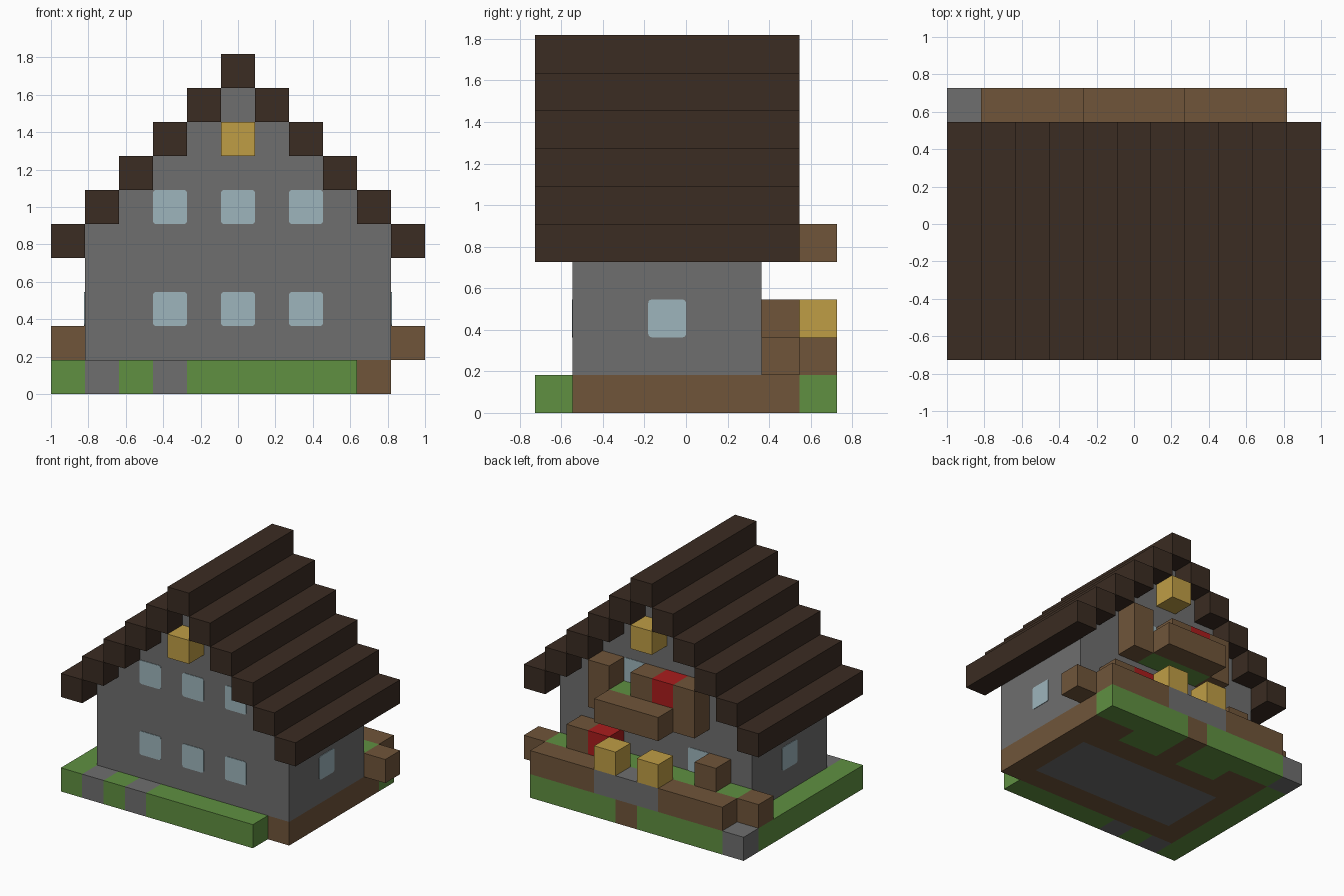
import bpy
import bmesh
from mathutils import Matrix

cube = bpy.data.objects.get("Cube")
if cube:
    bpy.data.objects.remove(cube, do_unlink=True)

U = 2 / 11  # edge of one block


def material(name, r, g, b):
    m = bpy.data.materials.new(name)
    m.use_nodes = True
    m.diffuse_color = (r, g, b, 1)
    m.node_tree.nodes["Principled BSDF"].inputs["Base Color"].default_value = (r, g, b, 1)
    return m


STONE = material("grey stone", 0.156, 0.156, 0.156)
DARK = material("dark roof wood", 0.043, 0.025, 0.016)
WOOD = material("brown wood", 0.162, 0.091, 0.042)
GRASS = material("green grass", 0.115, 0.279, 0.053)
GLASS = material("pale blue glass", 0.337, 0.462, 0.503)
LAMP = material("yellow lamp", 0.521, 0.337, 0.06)
RED = material("red cloth", 0.4, 0.012, 0.012)


def finish(name, bm, mat):
    bmesh.ops.recalc_face_normals(bm, faces=bm.faces)
    mesh = bpy.data.meshes.new(name)
    bm.to_mesh(mesh)
    bm.free()
    mesh.materials.append(mat)
    ob = bpy.data.objects.new(name, mesh)
    bpy.context.collection.objects.link(ob)
    return ob


def blocks(name, mat, x, y, z):
    """Box over inclusive block ranges: columns x, rows y, layers z."""
    x, y, z = [(r, r) if isinstance(r, int) else r for r in (x, y, z)]
    lo = (x[0] - 0.5, y[0] - 4, z[0])
    hi = (x[1] + 0.5, y[1] - 3, z[1] + 1)
    bm = bmesh.new()
    bmesh.ops.create_cube(bm, size=1)
    for v in bm.verts:
        v.co = [U * (h if c > 0 else l) for c, l, h in zip(v.co, lo, hi)]
    return finish(name, bm, mat)


def window(name, location, turn):
    """Thin pane with rounded corners, facing along y before turning."""
    bm = bmesh.new()
    bmesh.ops.create_cube(bm, size=1)
    bmesh.ops.scale(bm, vec=(U, 0.008, U), verts=bm.verts)
    corners = [e for e in bm.edges
               if abs(e.verts[0].co.y - e.verts[1].co.y) > 0.001]
    bmesh.ops.bevel(bm, geom=corners, offset=0.016, segments=3,
                    profile=0.5, affect='EDGES')
    bm.transform(Matrix.Rotation(turn, 4, 'Z'))
    ob = finish(name, bm, GLASS)
    ob.location = [U * c for c in location]


# Stepped gable house body, extruded front to back
half = [(4.5, 1), (4.5, 5)]
for step in range(4):
    half += [(3.5 - step, 5 + step), (3.5 - step, 6 + step)]
outline = half + [(-x, z) for x, z in reversed(half)]
bm = bmesh.new()
face = bm.faces.new([bm.verts.new((x * U, -3 * U, z * U)) for x, z in outline])
ext = bmesh.ops.extrude_face_region(bm, geom=[face])
moved = [g for g in ext["geom"] if isinstance(g, bmesh.types.BMVert)]
bmesh.ops.translate(bm, vec=(0, 5 * U, 0), verts=moved)
finish("house_walls", bm, STONE)

# Roof beams
blocks("roof_ridge", DARK, 0, (0, 6), 9)
for step in range(5):
    for side in (-1, 1):
        blocks("roof_beam", DARK, side * (5 - step), (0, 6), 4 + step)

# Foundation around a stone floor
blocks("floor", STONE, (-3, 3), (2, 4), 0)
blocks("foundation_front", WOOD, (-4, 4), 1, 0)
blocks("foundation_back", WOOD, (-4, 4), 5, 0)
for side in (-1, 1):
    blocks("foundation_side", WOOD, 4 * side, (2, 4), 0)
    a, b = sorted((3 * side, 4 * side))
    blocks("terrace_base", WOOD, (a, b), 6, 0)
    a, b = sorted((side, 2 * side))
    blocks("terrace_soil", GRASS, (a, b), 6, 0)
blocks("terrace_step", WOOD, 0, (6, 7), 0)

# Lawn strips with stepping stones
for x, mat in (((-5, -5), GRASS), ((-4, -4), STONE), ((-3, -3), GRASS),
               ((-2, -2), STONE), ((-1, 3), GRASS)):
    blocks("front_lawn", mat, x, 0, 0)
blocks("side_lawn", GRASS, -5, (1, 6), 0)
blocks("corner_stone", STONE, -5, 7, 0)
blocks("back_lawn", GRASS, (-4, -1), 7, 0)
blocks("back_lawn", GRASS, (1, 4), 7, 0)

# Terrace behind the house
blocks("terrace_grass", GRASS, (-4, 4), 6, 1)
blocks("terrace_threshold", STONE, (-1, 1), 7, 1)
blocks("terrace_edge", WOOD, (-4, -2), 7, 1)
blocks("terrace_edge", WOOD, (2, 4), 7, 1)
for side in (-1, 1):
    blocks("terrace_end", WOOD, 5 * side, 6, 1)
    blocks("terrace_post", WOOD, 3 * side, 6, 2)
    blocks("terrace_lamp", LAMP, side, 7, 2)
blocks("terrace_cushion", RED, 2, 6, 2)

# Balcony
blocks("balcony_floor", GRASS, (-1, 1), 6, 4)
blocks("balcony_rail", WOOD, (-1, 1), 7, 4)
for side in (-1, 1):
    blocks("balcony_post", WOOD, 2 * side, 6, (4, 5))
blocks("balcony_seat", WOOD, 0, 6, 5)
blocks("balcony_cushion", RED, -1, 6, 5)

# Gable lamps
blocks("front_gable_lamp", LAMP, 0, 0, 7)
blocks("back_gable_lamp", LAMP, 0, 6, 7)

# Windows
for x in (-2, 0, 2):
    for z in (2.5, 5.5):
        window("front_window", (x, -3, z), 0)
for side in (-1, 1):
    window("side_window", (4.5 * side, -0.5, 2.5), 1.5708)
    window("back_window", (2 * side, 2, 2.5), 0)
    window("balcony_window", (side, 2, 5.5), 0)
